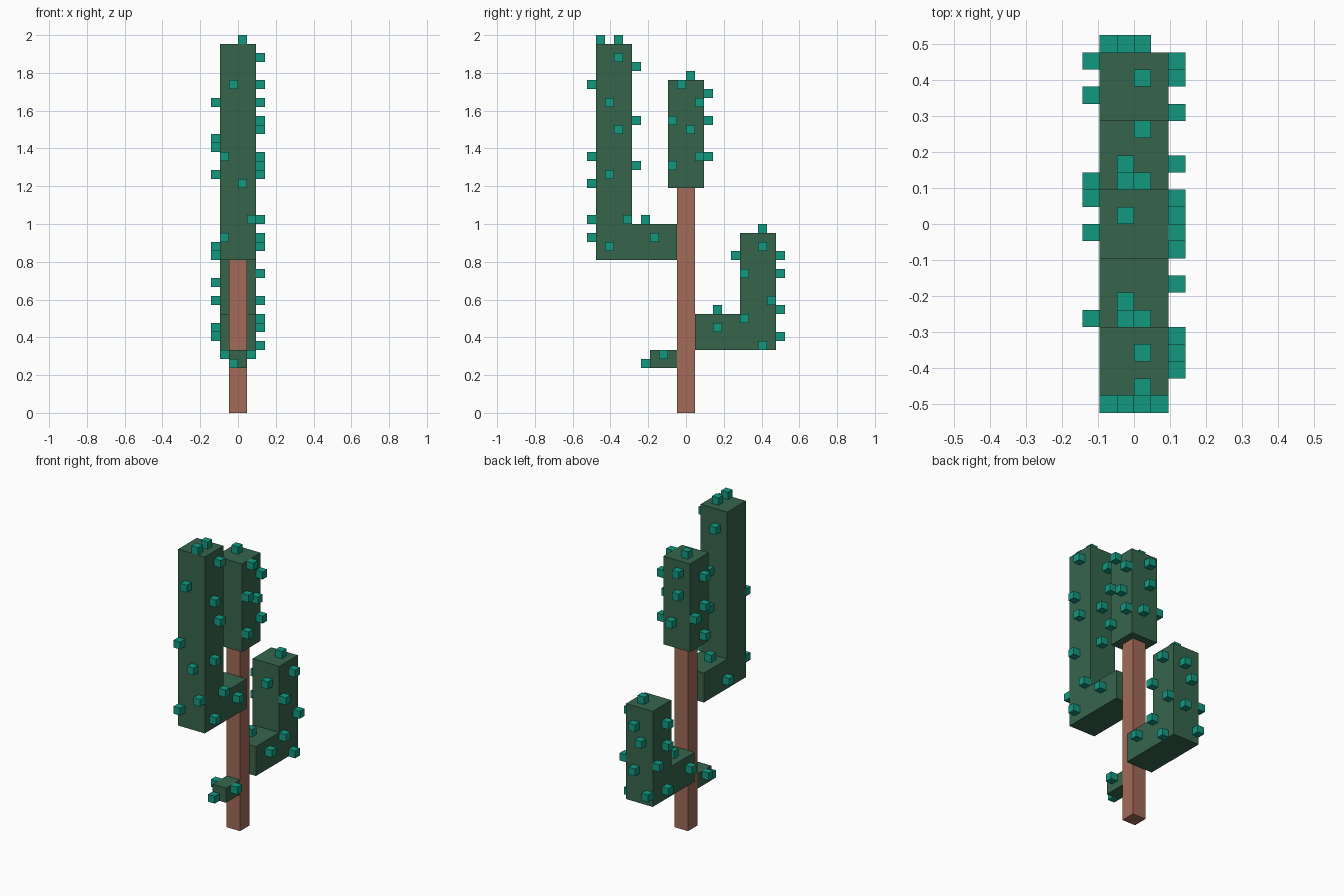
import bpy, bmesh

if "Cube" in bpy.data.objects:
    bpy.data.objects.remove(bpy.data.objects["Cube"])

U = 2 / 42  # one voxel; the model is 42 voxels tall


def material(name, rgb):
    m = bpy.data.materials.new(name)
    m.diffuse_color = (*rgb, 1)
    m.use_nodes = True
    m.node_tree.nodes["Principled BSDF"].inputs["Base Color"].default_value = m.diffuse_color
    return m


GREEN = material("cactus green", (0.037, 0.130, 0.073))
TEAL = material("spike teal", (0.006, 0.314, 0.216))
BROWN = material("trunk brown", (0.366, 0.145, 0.098))


def finish(bm, name, mat):
    bmesh.ops.recalc_face_normals(bm, faces=bm.faces)
    mesh = bpy.data.meshes.new(name)
    bm.to_mesh(mesh)
    bm.free()
    mesh.materials.append(mat)
    bpy.context.collection.objects.link(bpy.data.objects.new(name, mesh))


def slab(name, outline, half, mat):
    """Extrude a (y, z) outline across x from -half to half."""
    bm = bmesh.new()
    face = bm.faces.new([bm.verts.new((-half * U, y * U, z * U)) for y, z in outline])
    out = bmesh.ops.extrude_face_region(bm, geom=[face], use_keep_orig=True)
    moved = [g for g in out["geom"] if isinstance(g, bmesh.types.BMVert)]
    bmesh.ops.translate(bm, verts=moved, vec=(2 * half * U, 0, 0))
    finish(bm, name, mat)


def box(name, y0, y1, z0, z1, half, mat):
    slab(name, [(y0, z0), (y1, z0), (y1, z1), (y0, z1)], half, mat)


def spikes(name, cells):
    """One-voxel cubes at the given grid cells."""
    bm = bmesh.new()
    for cell in cells:
        made = bmesh.ops.create_cube(bm, size=U)
        bmesh.ops.translate(bm, verts=made["verts"], vec=[(c + 0.5) * U for c in cell])
    finish(bm, name, TEAL)


def right(cells):
    return [(2, y, z) for y, z in cells]


def left(cells):
    return [(-3, y, z) for y, z in cells]


# trunk, crown and stub
box("trunk", -1, 1, 0, 25, 1, BROWN)
box("crown", -2, 2, 25, 37, 2, GREEN)
box("stub", -4, -1, 5, 7, 1, GREEN)

# bent arms
slab("tall_arm", [(-1, 17), (-1, 21), (-6, 21), (-6, 41), (-10, 41), (-10, 17)], 2, GREEN)
slab("short_arm", [(1, 7), (10, 7), (10, 20), (6, 20), (6, 11), (1, 11)], 2, GREEN)

# spikes on each part
spikes("crown_spikes",
       right([(-1, 36), (1, 34), (-2, 32), (0, 31), (1, 28), (-2, 27)])
       + left([(-1, 34), (-1, 30), (1, 29), (-1, 26)])
       + [(-1, 2, 35), (-1, 2, 32), (0, 2, 28), (-1, 0, 37)])

spikes("tall_arm_spikes",
       right([(-8, 39), (-9, 34), (-8, 31), (-9, 26), (-7, 21), (-4, 19), (-9, 18)])
       + left([(-6, 18)])
       + [(x, -11, z) for x, z in [(-1, 36), (-2, 28), (0, 25), (1, 21), (-2, 19)]]
       + [(-1, -6, 38), (0, -6, 32), (0, -6, 27)]
       + [(0, -10, 41), (0, -8, 41), (-1, -5, 21)])

spikes("short_arm_spikes",
       right([(8, 18), (6, 15), (9, 12), (6, 10), (3, 9), (8, 7)])
       + left([(7, 17), (7, 14), (9, 12), (2, 9), (7, 8)])
       + [(x, 10, z) for x, z in [(0, 17), (-1, 15), (0, 11), (-2, 8)]]
       + [(0, 5, 17), (0, 8, 20), (-1, 3, 11)])

spikes("stub_spikes", [(1, -3, 6), (-2, -3, 6), (-1, -5, 5)])
